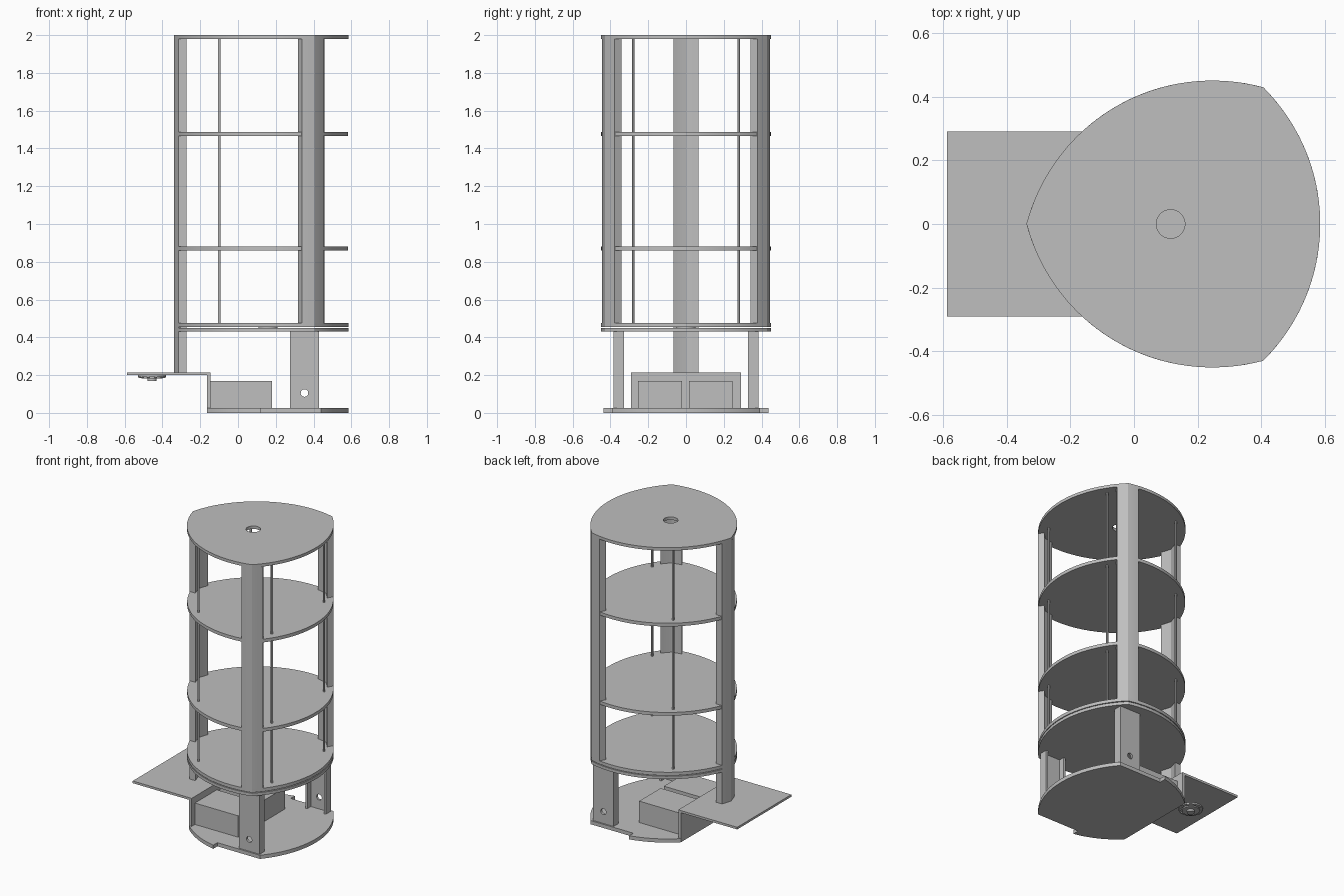
import bpy, bmesh, math
from math import radians, cos, sin
from mathutils import Vector

cube = bpy.data.objects.get("Cube")
if cube:
    bpy.data.objects.remove(cube, do_unlink=True)

# One plain grey finish
GREY = (0.52, 0.52, 0.52, 1)
grey = bpy.data.materials.new("light_grey")
grey.use_nodes = True
grey.diffuse_color = GREY
grey.node_tree.nodes["Principled BSDF"].inputs["Base Color"].default_value = GREY

# Rounded triangle that all the shelves share
CENTRE = Vector((0.158, 0))
RADIUS, OFFSET, HALF = 0.604, 0.177, 45.4


def direction(deg):
    return Vector((cos(radians(deg)), sin(radians(deg))))


def arc(side, start, end, steps=24):
    """Points on the bulging side that faces the angle 'side'."""
    mid = CENTRE - direction(side) * OFFSET
    return [mid + direction(start + (end - start) * i / steps) * RADIUS
            for i in range(steps + 1)]


def circle(x, y, r, n=32):
    return [Vector((x, y)) + direction(360 * i / n) * r for i in range(n)]


def rect(x0, x1, y0, y1):
    return [(x0, y0), (x1, y0), (x1, y1), (x0, y1)]


def prism(name, points, z0, z1):
    bm = bmesh.new()
    verts = [bm.verts.new((p[0], p[1], z0)) for p in points]
    face = bm.faces.new(verts)
    top = bmesh.ops.extrude_face_region(bm, geom=[face])
    moved = [v for v in top["geom"] if isinstance(v, bmesh.types.BMVert)]
    bmesh.ops.translate(bm, verts=moved, vec=(0, 0, z1 - z0))
    bmesh.ops.recalc_face_normals(bm, faces=bm.faces)
    mesh = bpy.data.meshes.new(name)
    bm.to_mesh(mesh)
    bm.free()
    mesh.materials.append(grey)
    obj = bpy.data.objects.new(name, mesh)
    bpy.context.collection.objects.link(obj)
    return obj


def activate(obj):
    bpy.ops.object.select_all(action="DESELECT")
    obj.select_set(True)
    bpy.context.view_layer.objects.active = obj


def cut(obj, cutter):
    cutter.hide_render = True
    mod = obj.modifiers.new("hole", "BOOLEAN")
    mod.operation = "DIFFERENCE"
    mod.solver = "EXACT"
    mod.object = cutter
    activate(obj)
    bpy.ops.object.modifier_apply(modifier=mod.name)
    bpy.data.objects.remove(cutter, do_unlink=True)


def outline(scale=1.0):
    pts = []
    for side in (0, 120, 240):
        pts += arc(side, side - HALF, side + HALF)[:-1]
    return [CENTRE + (p - CENTRE) * scale for p in pts]


# Shelves; the middle ones sit just inside the columns
prism("lower_deck", outline(), 0.43, 0.45)
prism("bottom_shelf", outline(), 0.455, 0.477)
prism("lower_shelf", outline(0.996), 0.86, 0.882)
prism("upper_shelf", outline(0.996), 1.465, 1.487)
top_plate = prism("top_plate", outline(), 1.98, 2.0)
cut(top_plate, prism("top_hole_cutter", circle(0.115, 0, 0.045), 1.9, 2.1))
prism("deck_spacer", circle(0.158, 0, 0.05), 0.45, 0.455)

# Corner columns: bent strips that follow the outline
WRAP = 6.7
for name, corner, foot in (("rear_column", 60, 0.477), ("side_column", 180, 0.215),
                           ("front_column", 300, 0.477)):
    a, b = corner - 60, corner + 60
    outer = arc(a, a + HALF - WRAP, a + HALF, 5)[:-1] + arc(b, b - HALF, b - HALF + WRAP, 5)
    inner = [p - direction(corner) * 0.043 for p in reversed(outer)]
    prism(name, outer + inner, foot, 1.98)

# Thin tie rods through the shelves
for end, x in (("right", -0.1), ("left", 0.45)):
    for side, y in (("front", -0.28), ("rear", 0.28)):
        prism(f"{side}_{end}_rod", circle(x, y, 0.007, 12), 0.455, 1.98)

# Base plate with stepped cut-outs beside the legs
base = arc(0, -40.6, 40.6) + [Vector((0.12, 0.393))] + arc(120, 102.1, 132.9)
base += arc(240, 227.1, 257.9) + [Vector((0.12, -0.393))]
prism("base_plate", base, 0, 0.025)

# Channel-shaped legs with a bolt hole
for name, s in (("front_leg", -1), ("rear_leg", 1)):
    section = [(0.275, 0.328), (0.29, 0.328), (0.29, 0.367), (0.415, 0.367),
               (0.415, 0.328), (0.43, 0.328), (0.43, 0.383), (0.275, 0.383)]
    leg = prism(name, [(x, y * s) for x, y in section], 0.025, 0.43)
    bolt = prism("bolt_hole_cutter", circle(0, 0, 0.02, 24), -0.1, 0.1)
    bolt.rotation_euler.x = radians(90)
    bolt.location = (0.352, 0.37 * s, 0.105)
    bpy.context.view_layer.update()
    cut(leg, bolt)

# Raised side platform and its upright
prism("platform", rect(-0.587, -0.145, -0.29, 0.29), 0.2, 0.215)
prism("platform_upright", rect(-0.165, -0.145, -0.29, 0.29), 0.025, 0.2)

# Two boxes on the base
prism("front_box", rect(-0.145, 0.18, -0.255, -0.02), 0.025, 0.17)
prism("rear_box", rect(-0.145, 0.18, 0.015, 0.245), 0.025, 0.17)

# Round fitting under the platform
fit_x = -0.455
prism("fitting_flange", circle(fit_x, 0, 0.075), 0.191, 0.2)
prism("fitting_ring", circle(fit_x, 0, 0.055), 0.183, 0.191)
prism("fitting_hub", circle(fit_x, 0, 0.024), 0.17, 0.183)
for i in range(10):
    p = direction(36 * i) * 0.065
    prism("fitting_stud", circle(fit_x + p.x, p.y, 0.006, 10), 0.186, 0.191)

# Smooth the curved sides, keep edges crisp
for obj in bpy.context.collection.objects:
    if obj.type == "MESH" and grey.name in obj.data.materials:
        activate(obj)
        bpy.ops.object.shade_smooth_by_angle(angle=radians(30))
